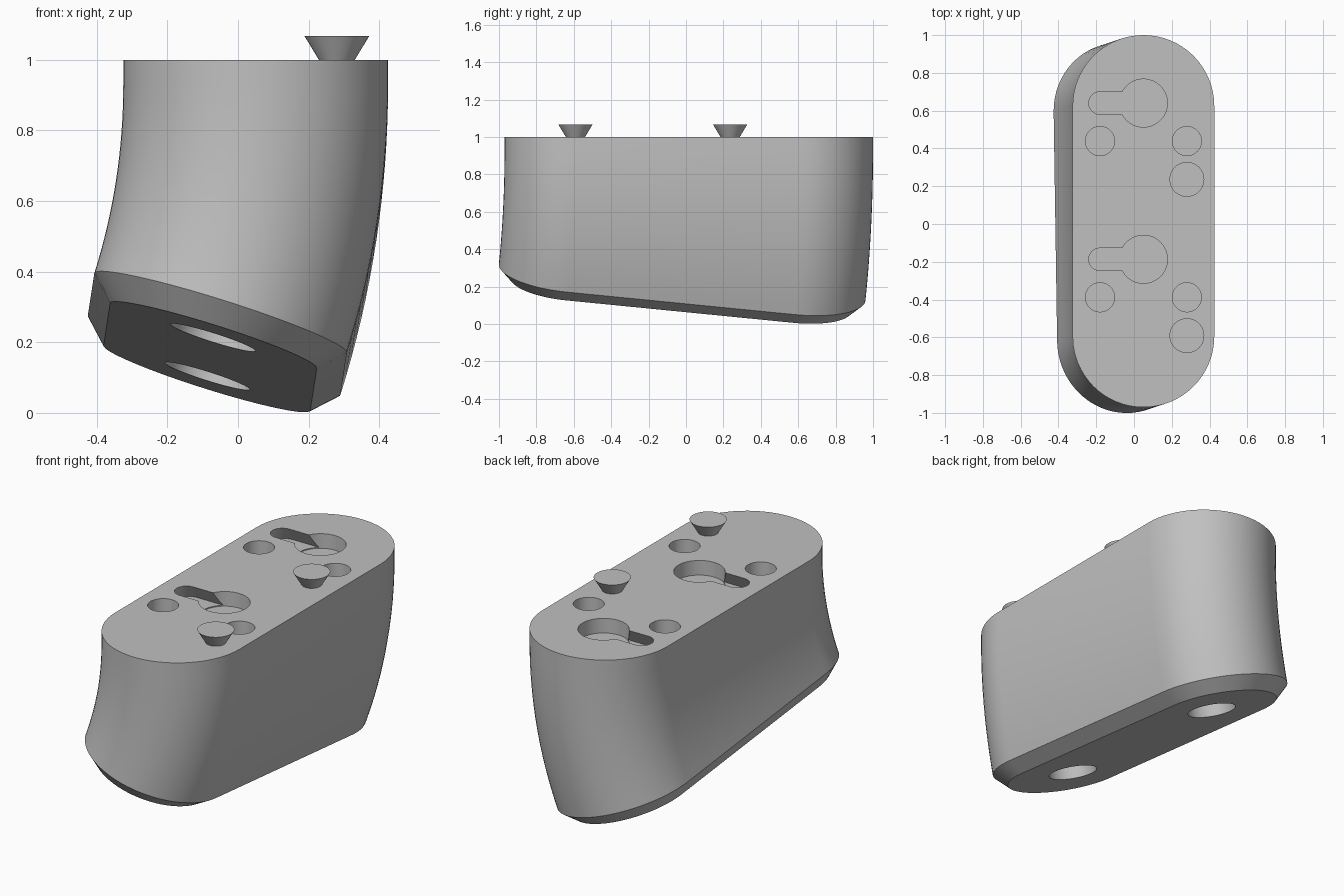
import bpy, bmesh, math
from mathutils import Matrix, Vector

cube = bpy.data.objects.get("Cube")
if cube:
    bpy.data.objects.remove(cube, do_unlink=True)

grey = bpy.data.materials.new("light_grey")
grey.use_nodes = True
COLOUR = (0.53, 0.53, 0.53, 1)
grey.diffuse_color = COLOUR
grey.node_tree.nodes["Principled BSDF"].inputs["Base Color"].default_value = COLOUR


def stadium(radius, start, end, steps=32):
    """Outline of a slot between two centres; equal centres give a circle."""
    start, end = Vector(start), Vector(end)
    axis = end - start
    base = math.atan2(axis.y, axis.x) - math.pi / 2
    points = []
    for centre, offset in ((end, 0), (start, math.pi)):
        first = 0 if axis.length else 1
        for i in range(first, steps + 1):
            a = base + offset + math.pi * i / steps
            points.append(centre + radius * Vector((math.cos(a), math.sin(a))))
    return points


def loft(name, sections):
    """Closed solid through (outline, matrix) sections."""
    bm = bmesh.new()
    rings = [[bm.verts.new(m @ p.to_3d()) for p in outline] for outline, m in sections]
    for a, b in zip(rings, rings[1:]):
        for i in range(len(a)):
            j = (i + 1) % len(a)
            bm.faces.new((a[i], a[j], b[j], b[i]))
    bm.faces.new(rings[0])
    bm.faces.new(rings[-1])
    bmesh.ops.recalc_face_normals(bm, faces=bm.faces)
    mesh = bpy.data.meshes.new(name)
    bm.to_mesh(mesh)
    bm.free()
    mesh.materials.append(grey)
    obj = bpy.data.objects.new(name, mesh)
    bpy.context.collection.objects.link(obj)
    return obj


def lift(z):
    return Matrix.Translation((0, 0, z))


def activate(obj):
    bpy.ops.object.select_all(action='DESELECT')
    obj.select_set(True)
    bpy.context.view_layer.objects.active = obj


def cut(body, cutter):
    cutter.hide_render = True
    activate(body)
    mod = body.modifiers.new("cut", 'BOOLEAN')
    mod.operation = 'DIFFERENCE'
    mod.solver = 'EXACT'
    mod.object = cutter
    bpy.ops.object.modifier_apply(modifier=mod.name)
    bpy.data.objects.remove(cutter, do_unlink=True)


# Body: a long rounded section swept down a short collar, then a gentle arc
HALF, RADIUS, CHAMFER = 0.61, 0.375, 0.068
COLLAR, BEND, TILT, STEPS = 0.072, 2.233, math.radians(18.4), 16
lean = Vector((0.95, 0.311, 0)).normalized()
hinge = Vector((-lean.y, lean.x, 0))
top = Vector((0.05, 0.015, 1))


def frame(angle):
    centre = top - Vector((0, 0, COLLAR + BEND * math.sin(angle)))
    centre -= lean * BEND * (1 - math.cos(angle))
    return Matrix.Translation(centre) @ Matrix.Rotation(angle, 4, hinge)


outline = stadium(RADIUS, (0, -HALF), (0, HALF))
foot = frame(TILT) @ lift(-CHAMFER)
sections = [(outline, Matrix.Translation(top))]
sections += [(outline, frame(TILT * i / STEPS)) for i in range(STEPS + 1)]
sections.append((stadium(RADIUS - CHAMFER, (0, -HALF), (0, HALF)), foot))
body = loft("curved_body", sections)

# Two identical groups of top features
PITCH = 0.827
for row in (0, 1):
    y = 0.64 - PITCH * row
    hub, tip = (0.05, y), (-0.18, y)

    # Keyhole: round pocket with an undercut slot
    pocket = stadium(0.127, hub, hub)
    cut(body, loft("pocket_cutter", [(pocket, lift(1.05)), (pocket, lift(0.92))]))
    cut(body, loft("slot_cutter", [(stadium(0.054, tip, hub), lift(1.01)),
                                   (stadium(0.1, tip, hub), lift(0.925))]))

    # Small round holes on either side
    for x in (-0.18, 0.28):
        spot = (x, y - 0.201)
        hole = stadium(0.077, spot, spot)
        cut(body, loft("hole_cutter", [(hole, lift(1.05)), (hole, lift(0.9))]))

    # Flared locking pin
    spot = (0.28, y - 0.404)
    pin = loft("locking_pin_" + ("back", "front")[row],
               [(stadium(0.051, spot, spot), lift(1)),
                (stadium(0.092, spot, spot), lift(1.068))])
    activate(pin)
    bpy.ops.object.shade_smooth_by_angle(angle=math.radians(30))

# Round pockets in the slanted underside
for side in (-1, 1):
    spot = (0, side * 0.555)
    hole = stadium(0.126, spot, spot)
    cut(body, loft("underside_cutter", [(hole, foot @ lift(-0.05)), (hole, foot @ lift(0.1))]))

activate(body)
bpy.ops.object.shade_smooth_by_angle(angle=math.radians(30))
